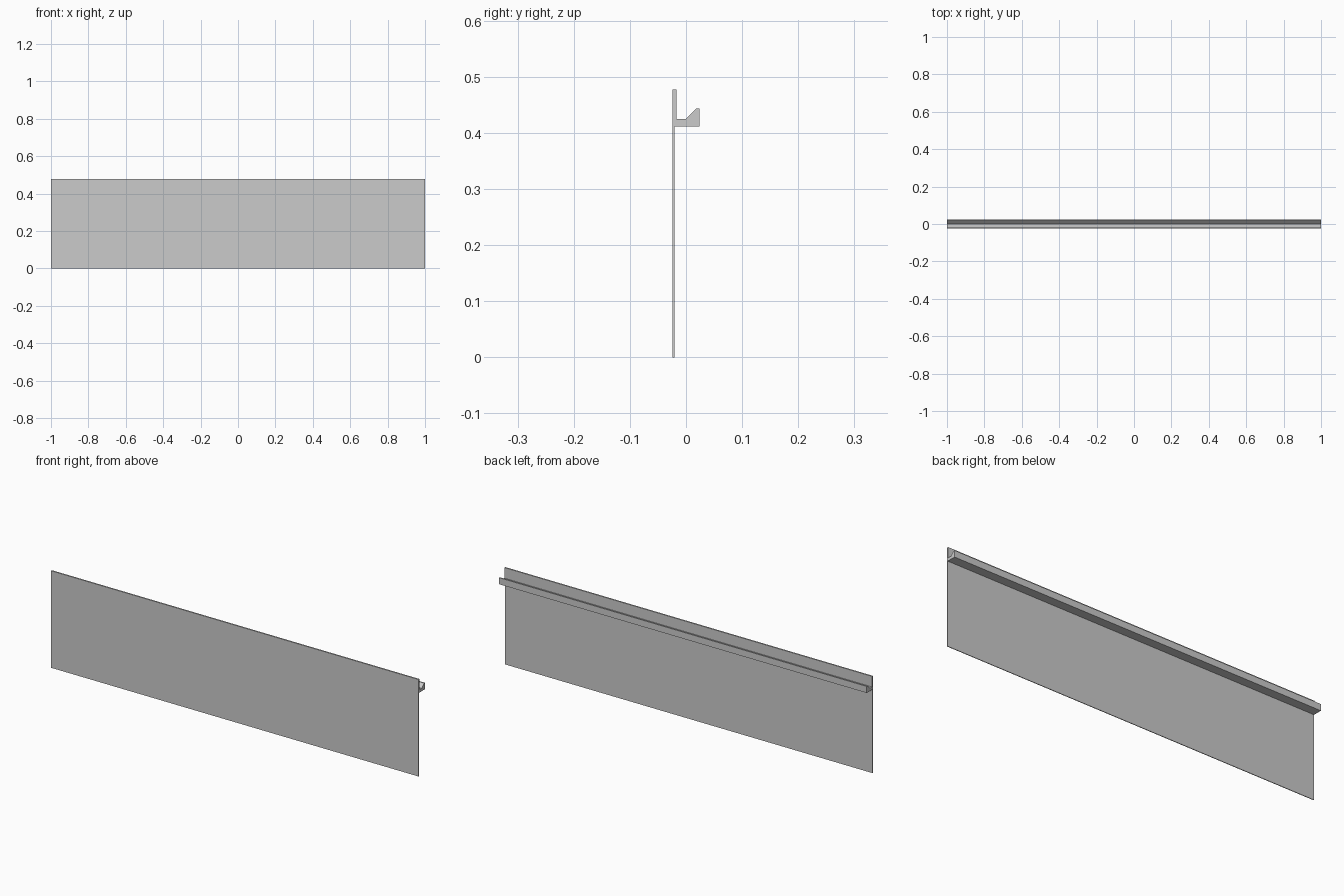
import bpy
import bmesh

cube = bpy.data.objects.get("Cube")
if cube:
    bpy.data.objects.remove(cube, do_unlink=True)

grey = bpy.data.materials.new("light grey")
grey.use_nodes = True
grey.diffuse_color = (0.6, 0.6, 0.6, 1)
grey.node_tree.nodes["Principled BSDF"].inputs["Base Color"].default_value = (0.6, 0.6, 0.6, 1)


def extrude_profile(name, profile, half_length=1.0):
    """Sweep a (y, z) cross-section along the x axis."""
    bm = bmesh.new()
    face = bm.faces.new([bm.verts.new((-half_length, y, z)) for y, z in profile])
    swept = bmesh.ops.extrude_face_region(bm, geom=[face])["geom"]
    verts = [v for v in swept if isinstance(v, bmesh.types.BMVert)]
    bmesh.ops.translate(bm, verts=verts, vec=(2 * half_length, 0, 0))
    bmesh.ops.recalc_face_normals(bm, faces=bm.faces)
    mesh = bpy.data.meshes.new(name)
    bm.to_mesh(mesh)
    bm.free()
    mesh.materials.append(grey)
    obj = bpy.data.objects.new(name, mesh)
    bpy.context.collection.objects.link(obj)
    return obj


# Thin sheet, thicker upper lip and the hooked rail behind, in one section
front, sheet_back, lip_back, rail_back = -0.024, -0.0205, -0.017, 0.024
rail_bottom, rail_floor, rail_top, top = 0.411, 0.425, 0.443, 0.477
extrude_profile("panel_with_hook_rail", [
    (front, 0),
    (sheet_back, 0),
    (sheet_back, rail_bottom),
    (rail_back, rail_bottom),
    (rail_back, rail_top),
    (0.018, rail_top),
    (0, rail_floor),
    (lip_back, rail_floor),
    (lip_back, top),
    (front, top),
])
